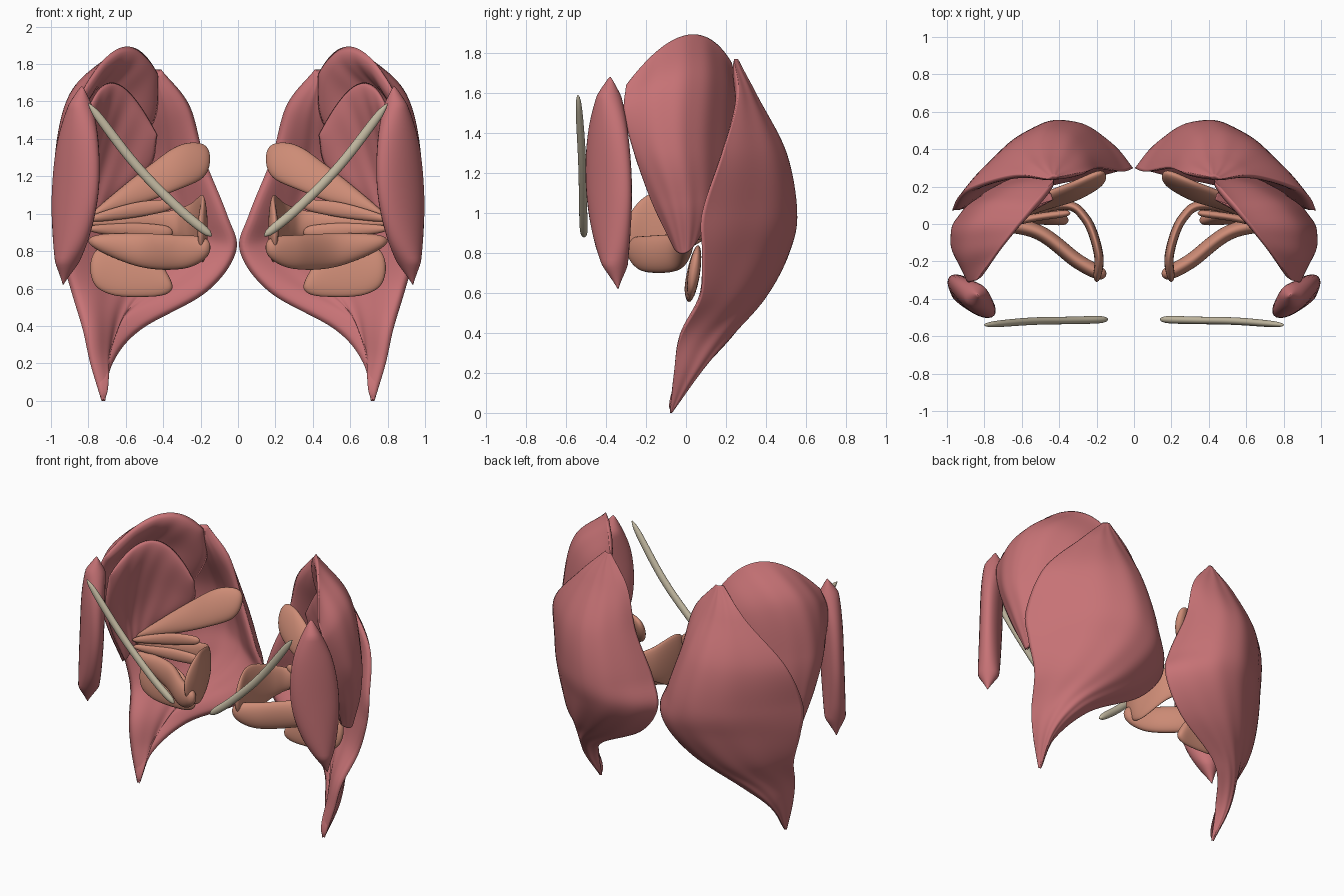
import bpy, bmesh, math
from mathutils import Vector as V

if "Cube" in bpy.data.objects:
    bpy.data.objects.remove(bpy.data.objects["Cube"])

def material(name, rgb):
    m = bpy.data.materials.new(name)
    m.diffuse_color = (*rgb, 1)
    m.use_nodes = True
    m.node_tree.nodes["Principled BSDF"].inputs["Base Color"].default_value = m.diffuse_color
    return m

RED = material("large_muscle", (0.57, 0.17, 0.18))
PINK = material("deep_muscle", (0.61, 0.26, 0.18))
BONE = material("ligament", (0.55, 0.49, 0.36))

def spline(pts, t):
    """Catmull-Rom through all points, t in 0..1"""
    n = len(pts) - 1
    i = min(int(t * n), n - 1)
    f = t * n - i
    b, c = pts[i], pts[i + 1]
    a = pts[i - 1] if i else b * 2 - c
    d = pts[i + 2] if i + 2 <= n else c * 2 - b
    return 0.5 * (2 * b + (c - a) * f + (2 * a - 5 * b + 4 * c - d) * f * f
                  + (3 * b - a - 3 * c + d) * f ** 3)

def arc(p, q, r, v):
    """parabola through three points"""
    return p * (2 * v - 1) * (v - 1) + q * 4 * v * (1 - v) + r * v * (2 * v - 1)

def ease(k, n):
    """samples packed towards both ends, so rims come out round"""
    s = k / n
    return 0.5 * s + 0.25 * (1 - math.cos(math.pi * s))

def bulge(s, power):
    return math.sqrt(max(0, 1 - abs(2 * s - 1) ** power))

def finish(name, bm, mat):
    bmesh.ops.remove_doubles(bm, verts=bm.verts, dist=0.0004)
    bmesh.ops.recalc_face_normals(bm, faces=bm.faces)
    me = bpy.data.meshes.new(name)
    bm.to_mesh(me)
    bm.free()
    ob = bpy.data.objects.new(name, me)
    bpy.context.collection.objects.link(ob)
    me.materials.append(mat)
    for p in me.polygons:
        p.use_smooth = True
    mir = ob.modifiers.new("other_side", 'MIRROR')
    mir.use_mirror_merge = False

def shell(name, rows, mat, inner, outer=0.0, nu=64, nv=44):
    """curved slab: each row is an arc, thickened along the normal with round rims"""
    rows = [[V(p) for p in r] for r in rows]
    def at(u, v):
        return spline([arc(*r, v) for r in rows], u)
    bm = bmesh.new()
    sides = [[], []]
    for i in range(nu + 1):
        u = ease(i, nu)
        line = [[], []]
        for j in range(nv + 1):
            v = ease(j, nv)
            uc, vc = min(max(u, .03), .97), min(max(v, .03), .97)
            n = (at(uc + .02, vc) - at(uc - .02, vc)).cross(at(uc, vc + .02) - at(uc, vc - .02))
            n.normalize()
            k = bulge(u, 5) * bulge(v, 4)
            w = .002 * k * math.sin(v * 29 + 3 * math.sin(u * 5))  # faint fibres
            line[0].append(bm.verts.new(at(u, v) + n * (inner * k + w)))
            line[1].append(bm.verts.new(at(u, v) - n * (outer * k - w)))
        for s in (0, 1):
            sides[s].append(line[s])
    for L in sides:
        for i in range(nu):
            for j in range(nv):
                bm.faces.new((L[i][j], L[i + 1][j], L[i + 1][j + 1], L[i][j + 1]))
    finish(name, bm, mat)

def band(name, stations, across, thick, mat, steps=44, sides=28):
    """flat strand along (x, y, z, half width) stations, wide in direction across"""
    pts = [V(s[:3]) for s in stations]
    wid = [V((s[3], 0, 0)) for s in stations]
    across = V(across).normalized()
    bm = bmesh.new()
    rings = []
    for i in range(steps + 1):
        u = ease(i, steps)
        uc = min(max(u, .02), .98)
        n = (spline(pts, uc + .02) - spline(pts, uc - .02)).cross(across).normalized()
        k = bulge(u, 9)
        w = max(spline(wid, u).x, .003) * max(k, .15)
        t = min(thick, w + .01) * max(k, .1)
        ring = []
        for j in range(sides):
            q = 2 * math.pi * j / sides
            ring.append(bm.verts.new(spline(pts, u) + across * w * math.cos(q) + n * t * math.sin(q)))
        rings.append(ring)
    for r, s in zip(rings, rings[1:]):
        for j in range(sides):
            k = (j + 1) % sides
            bm.faces.new((r[j], r[k], s[k], s[j]))
    bm.faces.new(rings[0])
    bm.faces.new(rings[-1])
    finish(name, bm, mat)

# outer buttock muscle: height, then x, y of the medial edge, bulge and outer edge
hips = [(1.77, .41, .25, .43, .26, .46, .24),
        (1.58, .26, .28, .46, .36, .65, .26),
        (1.3, .18, .30, .48, .50, .90, .18),
        (1.0, .06, .28, .45, .55, .97, .08),
        (.8, .01, .30, .44, .51, .95, .08),
        (.58, .17, .26, .53, .39, .89, .07),
        (.38, .52, .18, .68, .21, .83, -.03),
        (.2, .67, .01, .74, .07, .79, -.06),
        (0, .71, -.08, .72, -.07, .73, -.08)]
shell("outer_buttock_muscle", [[(a, b, z), (c, d, z), (e, f, z)] for z, a, b, c, d, e, f in hips],
      RED, .10, nu=80)

# middle buttock muscle: fan from crest to hip; front edge, middle, back edge
shell("middle_buttock_muscle", [
    [(.84, -.30, 1.64), (.62, 0, 1.89), (.43, .23, 1.75)],
    [(.89, -.31, 1.50), (.84, .05, 1.67), (.44, .28, 1.52)],
    [(.90, -.26, 1.30), (.95, .02, 1.31), (.58, .27, 1.28)],
    [(.88, -.17, 1.05), (.95, 0, 1.05), (.78, .18, 1.07)],
    [(.85, -.06, .82), (.89, 0, .80), (.85, .07, .88)]], RED, -.11)

# inner buttock muscle: smaller fan underneath
shell("inner_buttock_muscle", [
    [(.82, -.27, 1.50), (.66, 0, 1.70), (.43, .13, 1.42)],
    [(.85, -.26, 1.30), (.75, .02, 1.38), (.47, .17, 1.25)],
    [(.87, -.16, 1.05), (.84, 0, 1.10), (.66, .11, 1.08)],
    [(.84, -.06, .82), (.85, 0, .85), (.82, .04, .90)]], RED, -.05, .03)

# spindle muscle at the front outer hip
band("front_hip_muscle", [(.835, -.38, 1.68, .03), (.855, -.39, 1.4, .13), (.87, -.385, 1.12, .155),
                          (.895, -.37, .86, .11), (.935, -.34, .62, .01)], (.75, .66, 0), .07, RED)

# deep rotator muscles, midline outwards to the hip
UP = (0, 0, 1)
band("pear_shaped_muscle", [(.15, .26, 1.29, .10), (.31, .18, 1.25, .125), (.48, .12, 1.16, .10),
                            (.80, 0, .98, .02)], (0, .35, .93), .035, PINK)
band("inner_fan_muscle", [(.20, -.31, .90, .10), (.19, -.16, .92, .18), (.26, .03, .94, .11),
                          (.40, .10, .95, .06), (.80, -.01, .95, .025)], UP, .025, PINK)
band("outer_fan_muscle", [(.15, -.28, .82, .06), (.30, -.20, .795, .09), (.52, -.04, .805, .09),
                          (.80, .01, .855, .04)], UP, .04, PINK)
band("upper_twin_muscle", [(.34, .06, 1.05, .03), (.55, .03, 1.02, .04), (.80, -.03, .97, .02)],
     UP, .02, PINK)
band("lower_twin_muscle", [(.35, .08, .90, .035), (.55, .04, .91, .04), (.80, -.02, .92, .02)],
     UP, .02, PINK)
band("square_thigh_muscle", [(.35, .02, .61, .04), (.47, .03, .675, .12), (.65, .04, .70, .14),
                             (.79, .04, .71, .10)], (0, .15, 1), .03, PINK)

# groin ligament: slim sagging cord
band("groin_ligament", [(.80, -.54, 1.59, .018), (.55, -.52, 1.265, .02), (.32, -.515, 1.03, .02),
                        (.14, -.51, .88, .022)], (0, 1, 0), .025, BONE)
